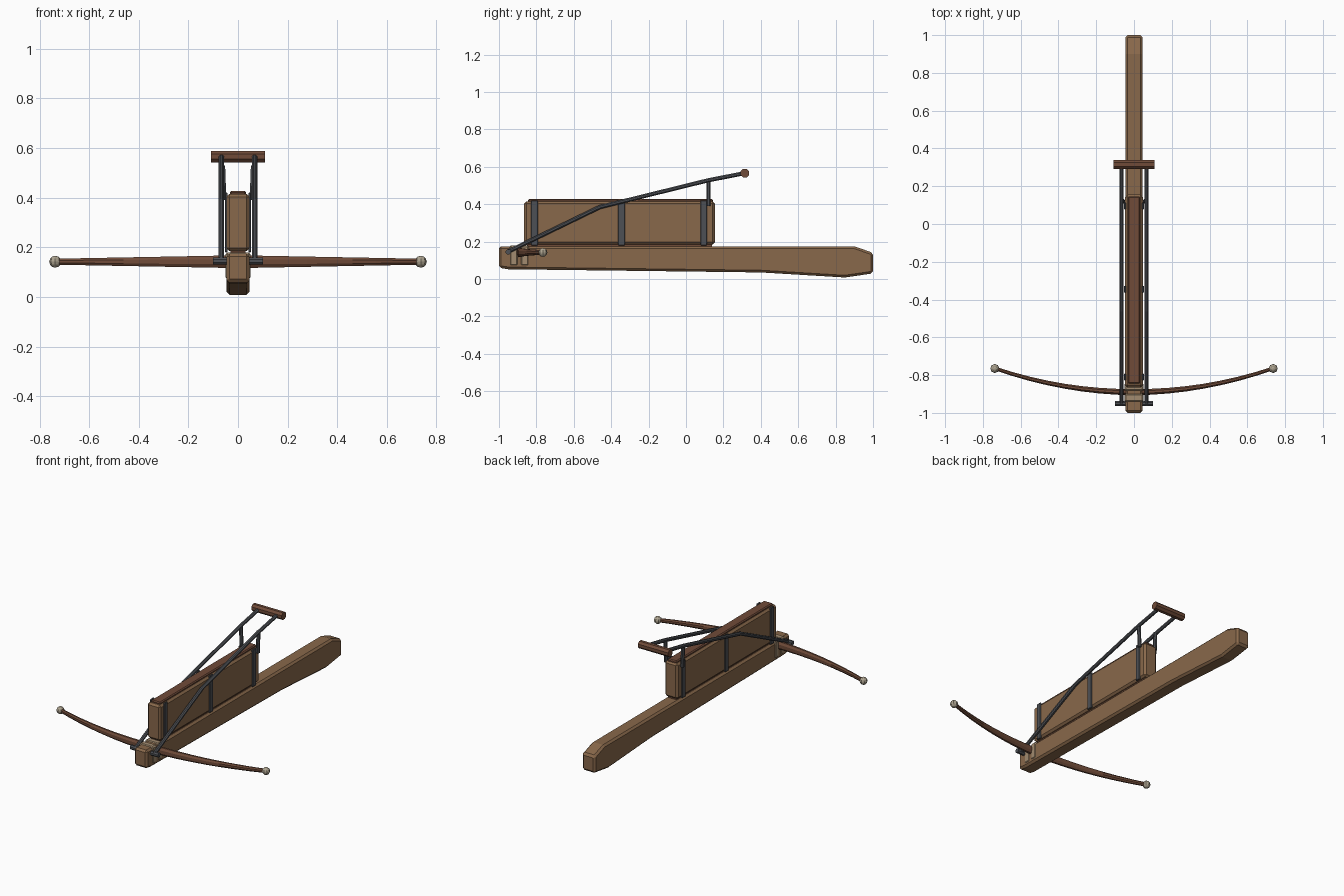
import bpy, bmesh, math
from mathutils import Vector

if "Cube" in bpy.data.objects:
    bpy.data.objects.remove(bpy.data.objects["Cube"])


def material(name, rgb):
    m = bpy.data.materials.new(name)
    m.diffuse_color = (*rgb, 1)
    m.use_nodes = True
    m.node_tree.nodes["Principled BSDF"].inputs["Base Color"].default_value = m.diffuse_color
    return m


WOOD = material("wood", (0.25, 0.14, 0.07))
DARK = material("dark_wood", (0.16, 0.07, 0.04))
IRON = material("iron", (0.075, 0.08, 0.09))
CORD = material("cord", (0.36, 0.26, 0.16))
HORN = material("horn", (0.42, 0.37, 0.28))


def finish(name, bm, mat, bevel=0):
    if bevel:
        bmesh.ops.bevel(bm, geom=bm.edges[:], offset=bevel, segments=1,
                        affect='EDGES', clamp_overlap=True)
    bmesh.ops.recalc_face_normals(bm, faces=bm.faces)
    me = bpy.data.meshes.new(name)
    bm.to_mesh(me)
    bm.free()
    me.materials.append(mat)
    ob = bpy.data.objects.new(name, me)
    bpy.context.collection.objects.link(ob)
    return ob


def box(name, lo, hi, mat, bevel=0):
    bm = bmesh.new()
    bmesh.ops.create_cube(bm, size=1)
    for v in bm.verts:
        v.co = [(a + b) / 2 + c * (b - a) for a, b, c in zip(lo, hi, v.co)]
    return finish(name, bm, mat, bevel)


def sweep(name, path, side, radii, mat, n=8):
    # tube along path; radii = (along side, across side) for each point
    bm = bmesh.new()
    pts, side = [Vector(p) for p in path], Vector(side)
    rings = []
    for i, p in enumerate(pts):
        d0 = (p - pts[max(i - 1, 0)]).normalized()
        d1 = (pts[min(i + 1, len(pts) - 1)] - p).normalized()
        up = (d0 + d1).normalized().cross(side)
        ra, rb = radii[i]
        rings.append([bm.verts.new(p + side * ra * math.cos(t) + up * rb * math.sin(t))
                      for t in [math.tau * (k + 0.5) / n for k in range(n)]])
    for a, b in zip(rings, rings[1:]):
        for k in range(n):
            bm.faces.new((a[k], a[(k + 1) % n], b[(k + 1) % n], b[k]))
    bm.faces.new(rings[0])
    bm.faces.new(rings[-1])
    return finish(name, bm, mat)


# stock: side profile extruded across x
profile = [(-1, 0.06), (-0.95, 0.052), (0.4, 0.035), (0.85, 0.008), (1, 0.03),
           (1, 0.14), (0.9, 0.175), (-1, 0.175)]
bm = bmesh.new()
face = bm.faces.new([bm.verts.new((-0.046, y, z)) for y, z in profile])
ext = bmesh.ops.extrude_face_region(bm, geom=[face])
bmesh.ops.translate(bm, vec=(0.092, 0, 0),
                    verts=[g for g in ext['geom'] if isinstance(g, bmesh.types.BMVert)])
stock = finish("stock", bm, WOOD)
bev = stock.modifiers.new("bevel", 'BEVEL')
bev.width, bev.segments, bev.angle_limit = 0.012, 1, math.radians(40)

# magazine, its lid and the slide it rests on
box("magazine", (-0.047, -0.865, 0.185), (0.047, 0.155, 0.415), WOOD, 0.012)
box("magazine_lid", (-0.033, -0.845, 0.405), (0.033, 0.145, 0.427), DARK, 0.006)
box("magazine_slide", (-0.03, -0.85, 0.17), (0.03, 0.14, 0.19), DARK)

# iron straps on both sides of the magazine
for i, y in enumerate((-0.81, -0.345, 0.095)):
    for s in (-1, 1):
        x = sorted((s * 0.042, s * 0.053))
        box(f"magazine_strap_{i}_{'LR'[s > 0]}", (x[0], y - 0.018, 0.18),
            (x[1], y + 0.018, 0.42), IRON, 0.003)

# bow limb: one curved, tapering stave
xs = [-0.735 + 1.47 * i / 16 for i in range(17)]
arc = [(x, -0.89 + 0.125 * (x / 0.735) ** 2, 0.142) for x in xs]
taper = [1 - abs(x) / 0.735 for x in xs]
sweep("bow", arc, (0, 0, 1), [(0.013 + 0.015 * t, 0.01 + 0.008 * t) for t in taper], DARK)

# bow tips
for s in (-1, 1):
    bm = bmesh.new()
    bmesh.ops.create_uvsphere(bm, u_segments=8, v_segments=6, radius=0.024)
    bmesh.ops.translate(bm, verts=bm.verts, vec=(s * 0.737, -0.765, 0.142))
    finish(f"bow_tip_{'LR'[s > 0]}", bm, HORN)

# cord wraps either side of the bow
for i, (a, b) in enumerate(((-0.943, -0.898), (-0.885, -0.84))):
    box(f"bow_binding_{i}", (-0.05, a, 0.07), (0.05, b, 0.18), CORD, 0.008)

# cocking lever: arms, pivots and posts on both sides
for s in (-1, 1):
    tag, x = 'LR'[s > 0], s * 0.067
    arm = [(x, -0.955, 0.145), (x, -0.46, 0.385), (x, 0.12, 0.528), (x, 0.315, 0.566)]
    sweep(f"lever_arm_{tag}", arm, (1, 0, 0), [(0.012, 0.012)] * 4, IRON)
    sweep(f"lever_pivot_{tag}", [(s * 0.03, -0.95, 0.145), (s * 0.1, -0.95, 0.145)],
          (0, 0, 1), [(0.015, 0.015)] * 2, IRON)
    sweep(f"lever_post_{tag}", [(s * 0.058, 0.12, 0.39), (s * 0.063, 0.12, 0.53)],
          (0, 1, 0), [(0.012, 0.012)] * 2, IRON)

# lever handle
sweep("lever_handle", [(-0.108, 0.315, 0.566), (0.108, 0.315, 0.566)],
      (0, 0, 1), [(0.025, 0.025)] * 2, DARK)
